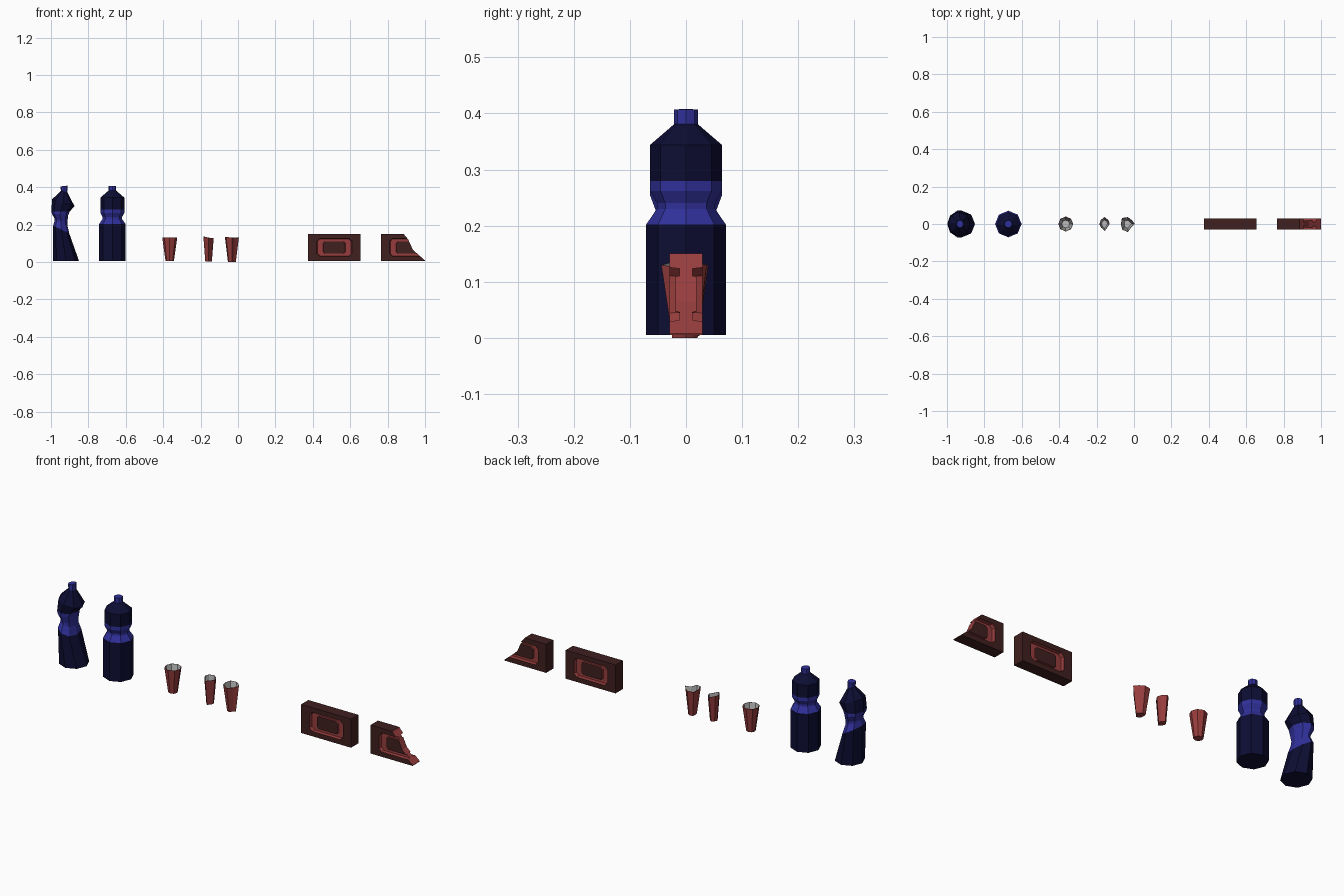
import bpy, bmesh, math
from mathutils import Vector

if "Cube" in bpy.data.objects:
    bpy.data.objects.remove(bpy.data.objects["Cube"])


def mat(name, c):
    m = bpy.data.materials.new(name)
    m.diffuse_color = (*c, 1)
    m.use_nodes = True
    m.node_tree.nodes["Principled BSDF"].inputs["Base Color"].default_value = m.diffuse_color
    return m


NAVY = mat("navy", (0.004, 0.004, 0.034))
BLUE = mat("label_blue", (0.03, 0.03, 0.33))
RED = mat("red", (0.31, 0.046, 0.046))
BROWN = mat("brick_brown", (0.052, 0.014, 0.014))
GREY = mat("cup_inside_grey", (0.5, 0.5, 0.5))


def loft(name, rings, mats, bands, caps):
    """Skin a stack of equal point loops; bands = material per strip, caps = material per end."""
    bm = bmesh.new()
    vs = [[bm.verts.new(p) for p in r] for r in rings]
    n = len(vs[0])
    for a, b, mi in zip(vs, vs[1:], bands):
        for i in range(n):
            j = (i + 1) % n
            bm.faces.new((a[i], a[j], b[j], b[i])).material_index = mi
    bm.faces.new(vs[0][::-1]).material_index = caps[0]
    bm.faces.new(vs[-1]).material_index = caps[1]
    bmesh.ops.remove_doubles(bm, verts=bm.verts, dist=1e-5)
    bmesh.ops.recalc_face_normals(bm, faces=bm.faces)
    me = bpy.data.meshes.new(name)
    bm.to_mesh(me)
    bm.free()
    for m in mats:
        me.materials.append(m)
    ob = bpy.data.objects.new(name, me)
    bpy.context.collection.objects.link(ob)
    return ob


# ---- bottles: each ring is given by its left and right points plus its y radius
def tilted_ring(xl, zl, xr, zr, ry):
    pts = []
    for i in range(8):
        a = i * math.pi / 4
        t = (1 + math.cos(a)) / 2
        pts.append((xl + (xr - xl) * t, ry * math.sin(a), zl + (zr - zl) * t))
    return pts


def bottle(name, rings):
    loft(name, [tilted_ring(*r) for r in rings], (NAVY, BLUE),
         (0, 1, 1, 1, 1, 0, 0, 1), (0, 1))


profile = [(.071, .005), (.071, .202), (.052, .230), (.052, .240), (.064, .262),
           (.064, .280), (.064, .344), (.021, .381), (.021, .407)]
bottle("bottle", [(-.672 - r, z, -.672 + r, z, r) for r, z in profile])
bottle("bent_bottle", [
    (-.990, .005, -.850, .005, .071),
    (-.988, .195, -.902, .152, .071),
    (-.980, .222, -.912, .195, .052),
    (-.981, .232, -.912, .212, .052),
    (-.995, .258, -.908, .250, .064),
    (-.998, .270, -.900, .270, .064),
    (-.994, .335, -.874, .298, .064),
    (-.947, .380, -.913, .374, .021),
    (-.949, .404, -.912, .408, .021)])


# ---- cups: eight radii around the rim, smaller base, thin wall with grey inside
def cup(name, x, radii, taper, z0, ztop):
    def ring(scale, z, inset=0):
        return [(x + (r * scale - inset) * math.cos(i * math.pi / 4),
                 (r * scale - inset) * math.sin(i * math.pi / 4),
                 z if z is not None else zt)
                for i, (r, zt) in enumerate(zip(radii, ztop))]
    loft(name, [ring(taper, z0), ring(1, None), ring(1, None, .0015),
                ring(taper, z0 + .003, .0015)], (RED, GREY), (0, 0, 1), (0, 1))


cup("cup", -.365, [.04] * 8, .56, .005, [.13] * 8)
cup("squashed_cup", -.157, [.027, .029, .037, .03, .028, .027, .038, .023], .64, .003,
    [.128, .128, .13, .135, .135, .134, .13, .128])
cup("dented_cup", -.033, [.038, .03, .037, .045, .037, .042, .044, .026], .56, .0,
    [.132, .132, .13, .13, .132, .134, .13, .126])


# ---- bricks: chamfered rectangles stacked along y, grooved on both faces
def brick(name, x):
    def loop(hx, hz, c, y):
        pts = [(hx, -hz + c), (hx, hz - c), (hx - c, hz), (-hx + c, hz),
               (-hx, hz - c), (-hx, -hz + c), (-hx + c, -hz), (hx - c, -hz)]
        return [(x + px, y, .0775 + pz) for px, pz in pts]
    half = [(.058, .032, .010, .019), (.060, .033, .010, .012), (.090, .046, .014, .012),
            (.094, .048, .015, .029), (.140, .0725, 0, .029)]
    loops = [loop(a, b, c, -y) for a, b, c, y in half]
    loops += [loop(*h) for h in reversed(half)]
    return loft(name, loops, (BROWN, RED), (1, 1, 1, 0, 0, 0, 1, 1, 1), (0, 0))


brick("brick", .515)
broken = brick("broken_brick", .905)

# cut the broken end away along a jagged line
line = [(.872, .17), (.888, .147), (.910, .120), (.935, .065), (1.0, .008), (1.0, -.02),
        (1.1, -.02), (1.1, .17)]
cutter = loft("break_cutter", [[(px, y, pz) for px, pz in line] for y in (-.05, .05)],
              (BROWN, RED), (1,), (1, 1))
cutter.hide_render = True
mod = broken.modifiers.new("break", 'BOOLEAN')
mod.operation = 'DIFFERENCE'
mod.solver = 'EXACT'
mod.object = cutter
bpy.context.view_layer.objects.active = broken
bpy.ops.object.modifier_apply(modifier=mod.name)
bpy.data.objects.remove(cutter)
